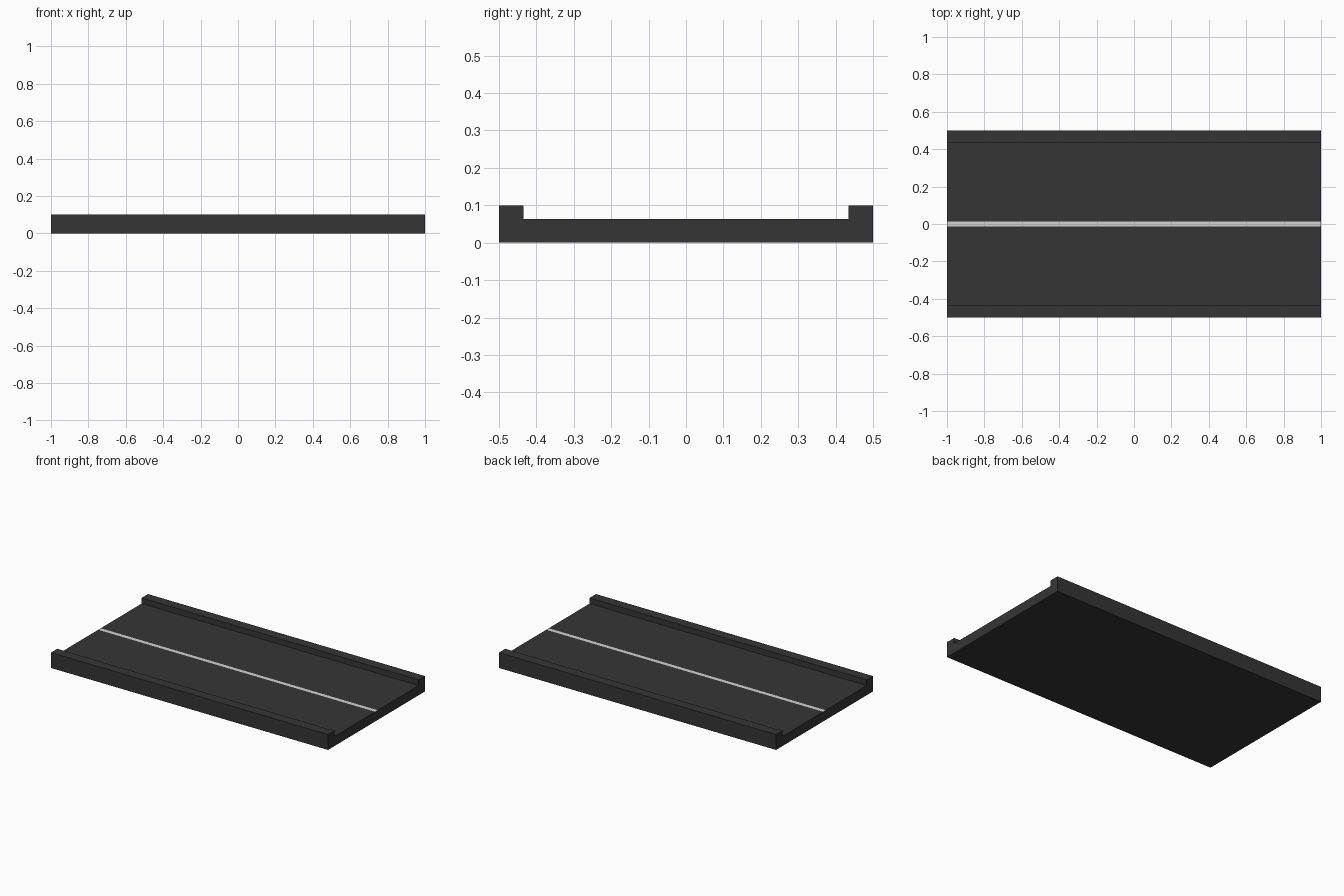
import bpy
import bmesh

cube = bpy.data.objects.get("Cube")
if cube:
    bpy.data.objects.remove(cube, do_unlink=True)


def make_material(name, value):
    mat = bpy.data.materials.new(name)
    mat.use_nodes = True
    colour = (value, value, value, 1.0)
    mat.diffuse_color = colour
    mat.node_tree.nodes["Principled BSDF"].inputs["Base Color"].default_value = colour
    return mat


asphalt = make_material("dark asphalt", 0.036)
paint = make_material("pale line paint", 0.65)

HALF_LENGTH, HALF_WIDTH = 1.0, 0.5
ROAD_Z, KERB_Z = 0.063, 0.1
KERB_Y, LINE_Y = 0.435, 0.013

# Half cross-section from the centre line out to the outer kerb, then mirrored
half = [(LINE_Y, ROAD_Z), (KERB_Y, ROAD_Z), (KERB_Y, KERB_Z),
        (HALF_WIDTH, KERB_Z), (HALF_WIDTH, 0)]
profile = half + [(-y, z) for y, z in reversed(half)]

# Road slab with kerbs: the section swept along its length
bm = bmesh.new()
section = bm.faces.new([bm.verts.new((-HALF_LENGTH, y, z)) for y, z in profile])
swept = bmesh.ops.extrude_face_region(bm, geom=[section], use_keep_orig=True)
moved = [v for v in swept["geom"] if isinstance(v, bmesh.types.BMVert)]
bmesh.ops.translate(bm, verts=moved, vec=(2 * HALF_LENGTH, 0, 0))
bmesh.ops.recalc_face_normals(bm, faces=bm.faces)

# Painted centre line: the narrow upward face in the middle
for face in bm.faces:
    on_line = all(abs(v.co.y) < LINE_Y + 0.001 for v in face.verts)
    face.material_index = 1 if on_line else 0

mesh = bpy.data.meshes.new("road_section")
bm.to_mesh(mesh)
bm.free()
mesh.materials.append(asphalt)
mesh.materials.append(paint)
road = bpy.data.objects.new("road_section", mesh)
bpy.context.collection.objects.link(road)
